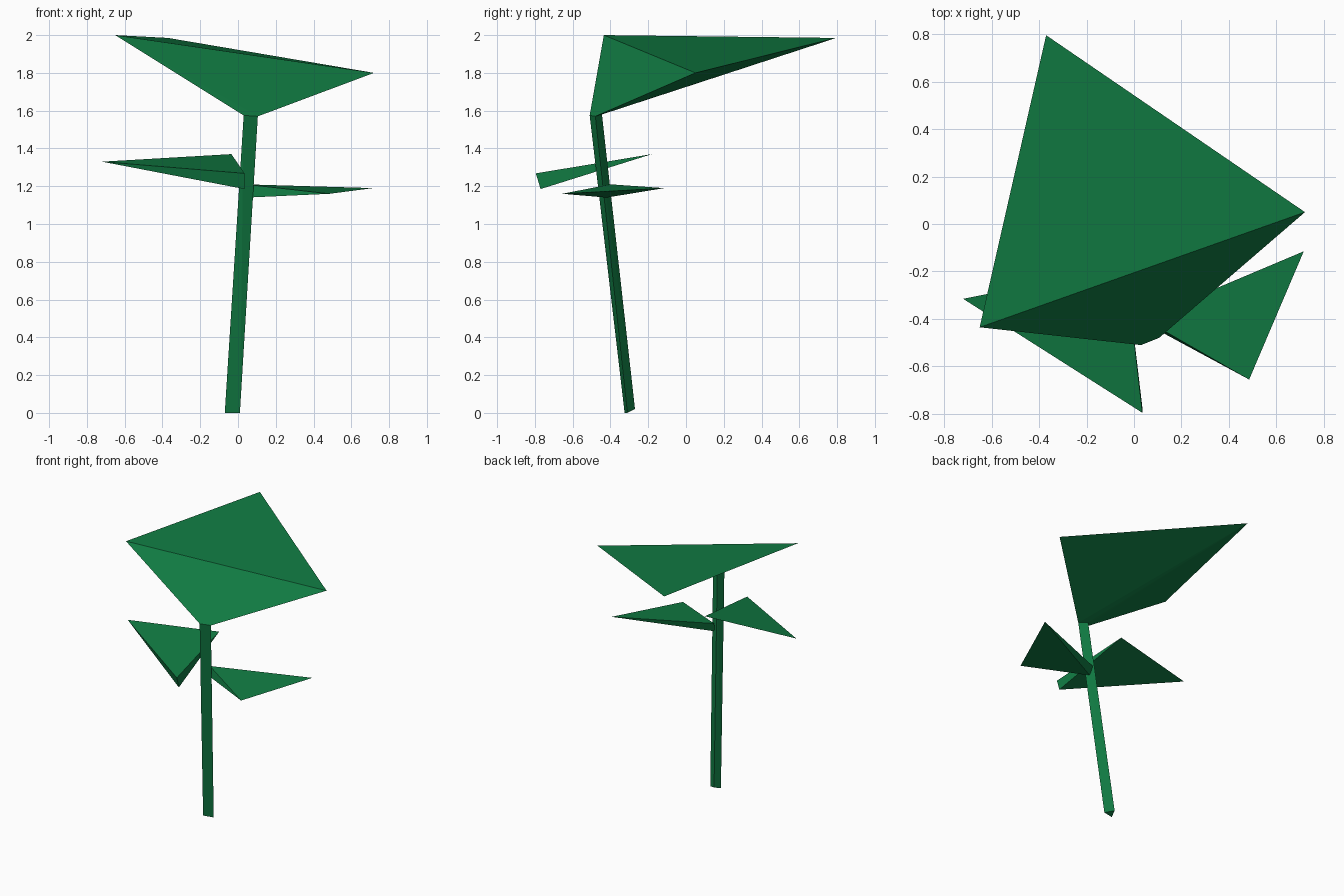
import bpy
import bmesh

cube = bpy.data.objects.get("Cube")
if cube:
    bpy.data.objects.remove(cube, do_unlink=True)

# One leaf green for the whole plant
green = bpy.data.materials.new("leaf green")
green.use_nodes = True
colour = (0.0055, 0.2, 0.056, 1.0)
green.diffuse_color = colour
bsdf = green.node_tree.nodes["Principled BSDF"]
bsdf.inputs["Base Color"].default_value = colour
bsdf.inputs["Roughness"].default_value = 0.8


def faceted(name, corners):
    """Closed flat-faced solid spanned by its corner points."""
    bm = bmesh.new()
    verts = [bm.verts.new(c) for c in corners]
    hull = bmesh.ops.convex_hull(bm, input=verts)
    loose = {g for g in hull["geom_interior"] + hull["geom_unused"]
             if isinstance(g, bmesh.types.BMVert)}
    bmesh.ops.delete(bm, geom=list(loose), context='VERTS')
    bmesh.ops.recalc_face_normals(bm, faces=bm.faces[:])
    mesh = bpy.data.meshes.new(name)
    bm.to_mesh(mesh)
    bm.free()
    mesh.materials.append(green)
    obj = bpy.data.objects.new(name, mesh)
    bpy.context.collection.objects.link(obj)
    return obj


# Leaning three-sided stem
stem_foot = [(-0.07, -0.325, 0.0), (0.01, -0.31, 0.0), (-0.05, -0.27, 0.02)]
stem_top = [(0.03, -0.51, 1.575), (0.105, -0.48, 1.57), (0.045, -0.445, 1.58)]
faceted("stem", stem_foot + stem_top)

# Large flower head, widening from the stem top to a tilted triangle
faceted("flower_head", stem_top + [
    (-0.65, -0.435, 2.0), (-0.37, 0.795, 1.985), (0.72, 0.05, 1.8)])

# Two wedge-shaped leaves
faceted("right_leaf", [
    (-0.72, -0.315, 1.33), (-0.035, -0.18, 1.37),
    (0.035, -0.795, 1.268), (0.035, -0.77, 1.185)])
faceted("left_leaf", [
    (0.715, -0.115, 1.19), (0.485, -0.655, 1.16),
    (0.04, -0.40, 1.21), (0.05, -0.42, 1.14)])
